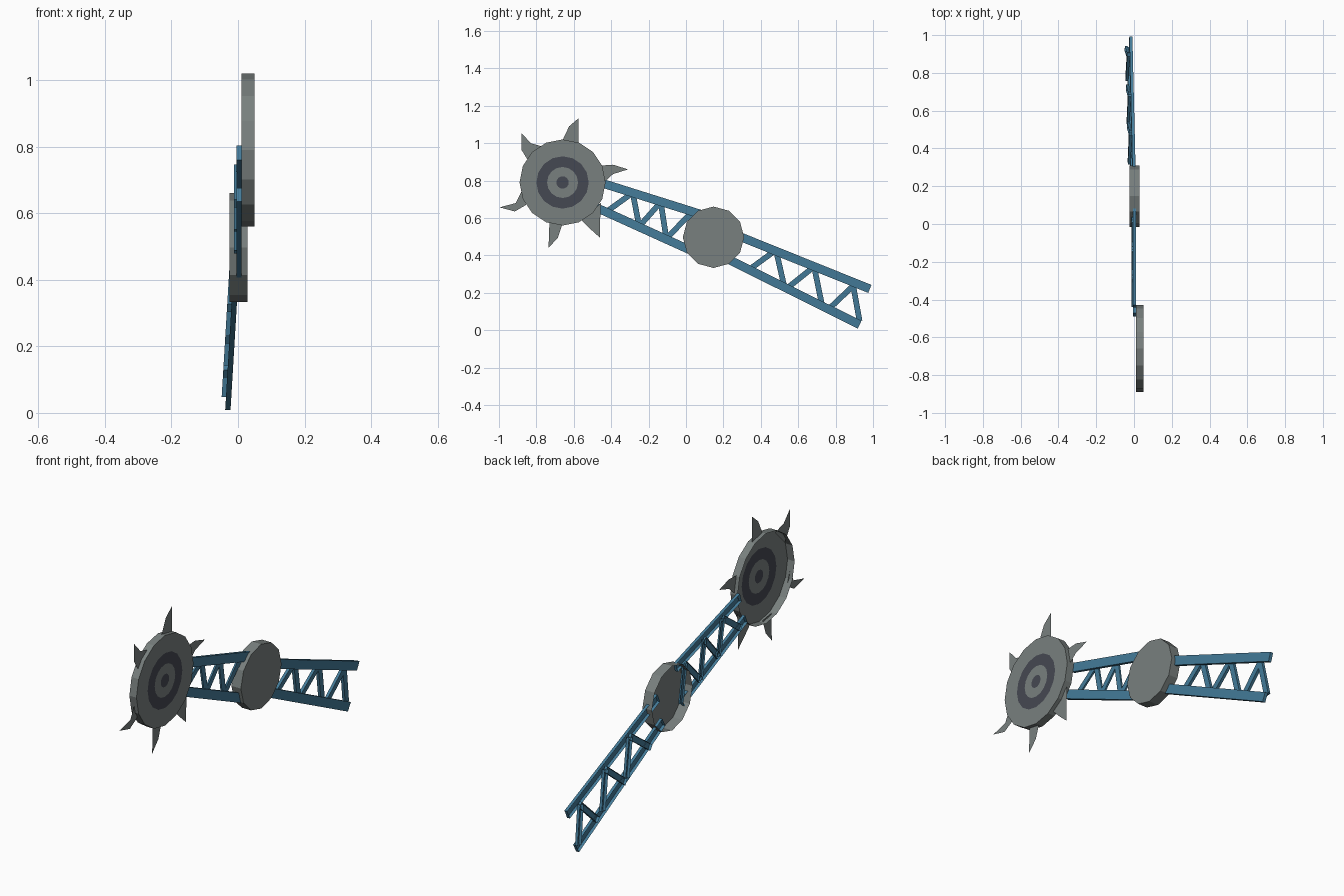
import bpy, bmesh, math
from mathutils import Vector

if "Cube" in bpy.data.objects:
    bpy.data.objects.remove(bpy.data.objects["Cube"])


def material(name, rgb):
    m = bpy.data.materials.new(name)
    m.diffuse_color = (*rgb, 1)
    m.use_nodes = True
    m.node_tree.nodes["Principled BSDF"].inputs["Base Color"].default_value = m.diffuse_color
    return m


GREY = material("steel_grey", (0.19, 0.215, 0.21))
DARK = material("dark_slate", (0.06, 0.065, 0.085))
BLUE = material("steel_blue", (0.058, 0.2, 0.32))


def finish(bm, name, *mats):
    me = bpy.data.meshes.new(name)
    bm.to_mesh(me)
    bm.free()
    for m in mats:
        me.materials.append(m)
    ob = bpy.data.objects.new(name, me)
    bpy.context.collection.objects.link(ob)
    return ob


def cup(name, cy, cz, x0, x1, sides, radii, bands):
    """Disc with a rim and a +x cap, open towards -x; bands colour the cap's rings."""
    bm = bmesh.new()
    loops = []
    for x, r in [(x0, radii[0])] + [(x1, r) for r in radii]:
        loops.append([bm.verts.new((x, cy + r * math.cos(2 * math.pi * i / sides),
                                    cz + r * math.sin(2 * math.pi * i / sides)))
                      for i in range(sides)])
    for k in range(len(loops) - 1):
        a, b = loops[k], loops[k + 1]
        for i in range(sides):
            j = (i + 1) % sides
            f = bm.faces.new((a[i], a[j], b[j], b[i]))
            f.material_index = 0 if k == 0 else bands[k - 1]
    bm.faces.new(loops[-1]).material_index = bands[-1]
    return finish(bm, name, GREY, DARK)


def channel(bm, a, b, width, x_at, back, front):
    """Open-backed bar from a to b (y, z); x_at gives the arm's plane at a height."""
    a, b = Vector(a), Vector(b)
    d = (b - a).normalized()
    n = Vector((-d.y, d.x)) * width / 2
    corners = [a - n, b - n, b + n, a + n]
    lo = [bm.verts.new((x_at(p.y) + back, p.x, p.y)) for p in corners]
    hi = [bm.verts.new((x_at(p.y) + front, p.x, p.y)) for p in corners]
    bm.faces.new(hi)
    for i in range(4):
        j = (i + 1) % 4
        bm.faces.new((lo[i], lo[j], hi[j], hi[i]))


def arm(name, rails, struts, x_at, strut_back):
    bm = bmesh.new()
    for a, b in rails:
        channel(bm, a, b, 0.046, x_at, -0.008, 0.008)
    finish(bm, name + "_rails", BLUE)
    bm = bmesh.new()
    for a, b in struts:
        channel(bm, a, b, 0.03, x_at, strut_back, -0.006)
    finish(bm, name + "_struts", BLUE)


# saw disc with a dark ring and hub dot, and the elbow disc
CY, CZ = -0.66, 0.79
cup("saw_disc", CY, CZ, 0.01, 0.05, 16, [0.23, 0.14, 0.083, 0.033], [0, 1, 0, 1])
cup("elbow_disc", 0.147, 0.497, -0.025, 0.028, 12, [0.164], [0])

# flat curved saw teeth: base, side, tip, side, base (hundredths from the disc centre)
teeth = [
    [(20, 9), (27, 9.5), (35, 7), (27, 4.5), (22, 0)],
    [(8.5, 20), (7, 28), (8.5, 34.3), (3.5, 30), (-0.5, 21.5)],
    [(-10, 19), (-17, 21), (-22, 26.5), (-22, 17.5), (-18, 11)],
    [(-22, -5), (-25, -11), (-33.7, -13.3), (-25.5, -15.5), (-19.5, -12)],
    [(-7, -21), (-5, -29.5), (-7.5, -35), (-2.5, -29.5), (0, -22)],
    [(10, -20), (15, -25), (20, -29.5), (20, -22), (20.5, -11)],
]
bm = bmesh.new()
for t in teeth:
    bm.faces.new([bm.verts.new((0.03, CY + y / 100, CZ + z / 100)) for y, z in t])
bmesh.ops.triangulate(bm, faces=bm.faces[:])
finish(bm, "saw_teeth", GREY)

# upper truss arm, from the saw to the elbow
zig = [(-0.43, 0.63), (-0.285, 0.735), (-0.25, 0.555), (-0.135, 0.685),
       (-0.105, 0.49), (0.02, 0.62), (0.052, 0.43)]
arm("upper_arm",
    [((-0.435, 0.782), (0.08, 0.62)), ((-0.48, 0.656), (0.03, 0.425))],
    list(zip(zig, zig[1:])), lambda z: 0.003, -0.015)

# lower truss arm, leaning sideways away from the elbow
pairs = [((0.325, 0.315), (0.48, 0.428)), ((0.482, 0.425), (0.525, 0.235)),
         ((0.535, 0.22), (0.685, 0.34)), ((0.685, 0.34), (0.725, 0.145)),
         ((0.768, 0.118), (0.9, 0.243)), ((0.893, 0.243), (0.928, 0.05))]
arm("lower_arm",
    [((0.23, 0.524), (0.983, 0.221)), ((0.2, 0.392), (0.928, 0.03))],
    pairs, lambda z: -0.004 - 0.06 * (0.45 - z), -0.021)
